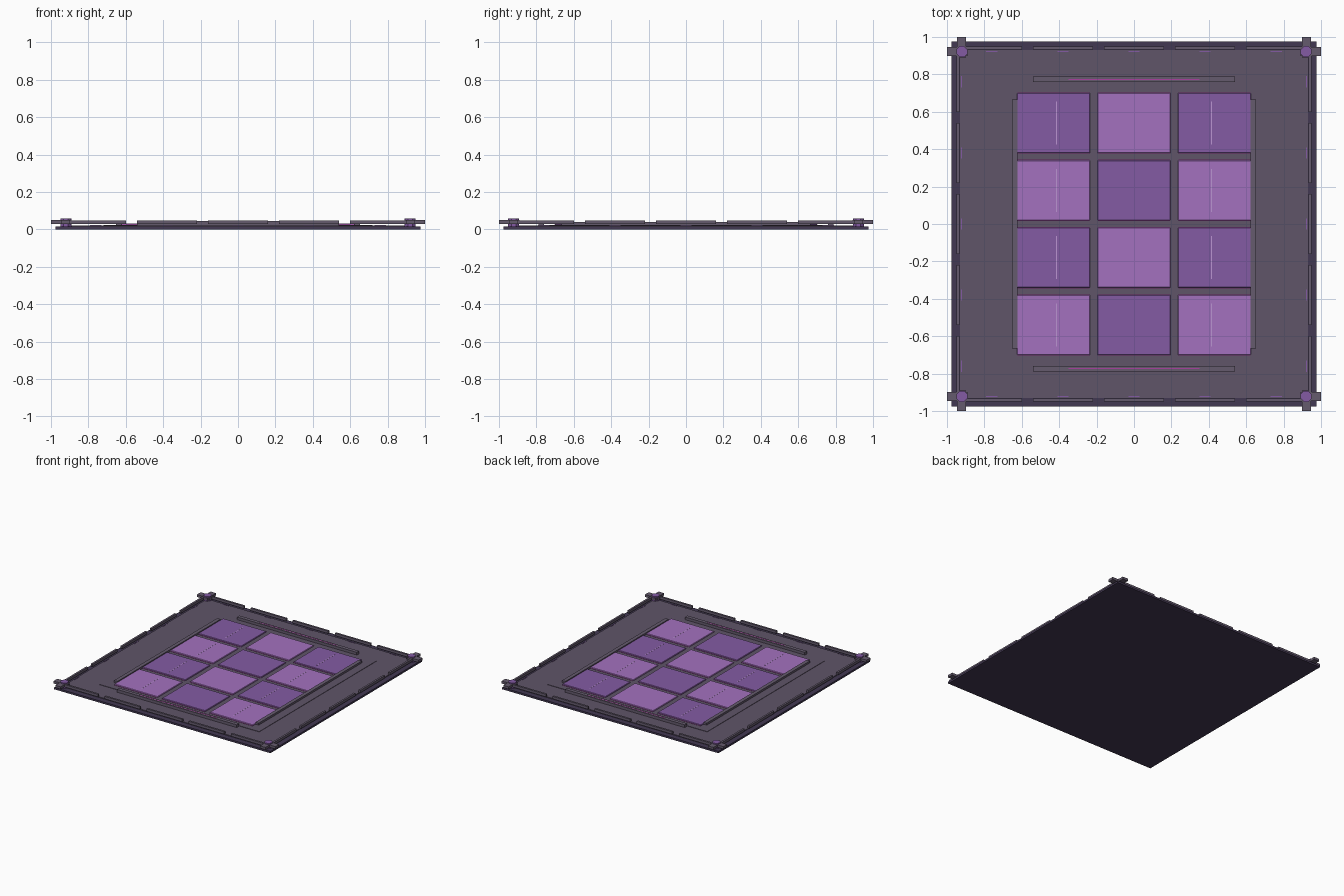
import bpy, math

if "Cube" in bpy.data.objects:
    bpy.data.objects.remove(bpy.data.objects["Cube"])


def material(name, rgb):
    m = bpy.data.materials.new(name)
    m.diffuse_color = (*rgb, 1)
    m.use_nodes = True
    m.node_tree.nodes["Principled BSDF"].inputs["Base Color"].default_value = m.diffuse_color
    return m


DARK = material("dark_plum", (0.055, 0.04, 0.085))
STONE = material("grey_plum", (0.115, 0.09, 0.14))
TRIM = material("trim_grey", (0.13, 0.105, 0.155))
DEEP = material("deep_violet", (0.23, 0.105, 0.37))
LIGHT = material("light_violet", (0.37, 0.165, 0.52))
PINK = material("magenta_glow", (0.4, 0.05, 0.35))
LILAC = material("lilac_line", (0.5, 0.3, 0.65))


def box(name, x, y, z0, z1, sx, sy, mat, bevel=0):
    bpy.ops.mesh.primitive_cube_add(size=1, location=(x, y, (z0 + z1) / 2))
    o = bpy.context.object
    o.name = name
    o.scale = (sx, sy, z1 - z0)
    bpy.ops.object.transform_apply(location=False, rotation=False, scale=True)
    o.data.materials.append(mat)
    if bevel:
        b = o.modifiers.new("bevel", "BEVEL")
        b.width, b.segments = bevel, 1
    return o


# Stacked floor slabs
box("base_plate", 0, 0, 0, 0.015, 1.95, 1.95, DARK)
box("floor_panel", 0, 0, 0.012, 0.021, 1.86, 1.86, STONE)
box("inner_panel", 0, 0, 0.018, 0.024, 1.44, 1.51, STONE)

# Checkered tiles with glowing underlay and centre lines
for col in range(3):
    for row in range(4):
        x, y = (col - 1) * 0.43, (row - 1.5) * 0.36
        mat = LIGHT if (row + col) % 2 == 0 else DEEP
        box("tile_underlay", x, y, 0.02, 0.026, 0.384, 0.328, PINK)
        box("tile", x, y, 0.022, 0.032, 0.39, 0.322, mat, 0.003)
        if col != 1:
            box("tile_line", (col - 1) * 0.414, y, 0.03, 0.0328, 0.005, 0.23, LILAC)

# Raised rails framing the tiles
for s in (-1, 1):
    box("end_rail", 0, s * 0.773, 0.018, 0.044, 1.08, 0.03, TRIM)
    box("end_rail_glow", 0, s * 0.773, 0.04, 0.0448, 0.7, 0.006, PINK)
    box("side_rail", s * 0.637, 0, 0.018, 0.04, 0.03, 1.33, TRIM)

# Broken outer border with small inset glow strips
for s in (-1, 1):
    for i in range(-2, 3):
        t = i * 0.38
        box("border_x", t, s * 0.941, 0.028, 0.049, 0.32, 0.016, TRIM)
        box("border_y", s * 0.941, t, 0.028, 0.049, 0.016, 0.32, TRIM)
        box("border_glow_x", t, s * 0.922, 0.02, 0.023, 0.06, 0.004, DEEP)
        box("border_glow_y", s * 0.922, t, 0.02, 0.023, 0.004, 0.06, DEEP)

# Crossed corner brackets with octagonal studs
for sx in (-1, 1):
    for sy in (-1, 1):
        box("corner_arm_x", sx * 0.945, sy * 0.923, 0.03, 0.05, 0.11, 0.048, TRIM)
        box("corner_arm_y", sx * 0.923, sy * 0.945, 0.03, 0.0495, 0.048, 0.11, TRIM)
        bpy.ops.mesh.primitive_cylinder_add(
            vertices=8, radius=0.031, depth=0.045,
            location=(sx * 0.92, sy * 0.922, 0.0365), rotation=(0, 0, math.pi / 8))
        stud = bpy.context.object
        stud.name = "corner_stud"
        stud.data.materials.append(DEEP)
